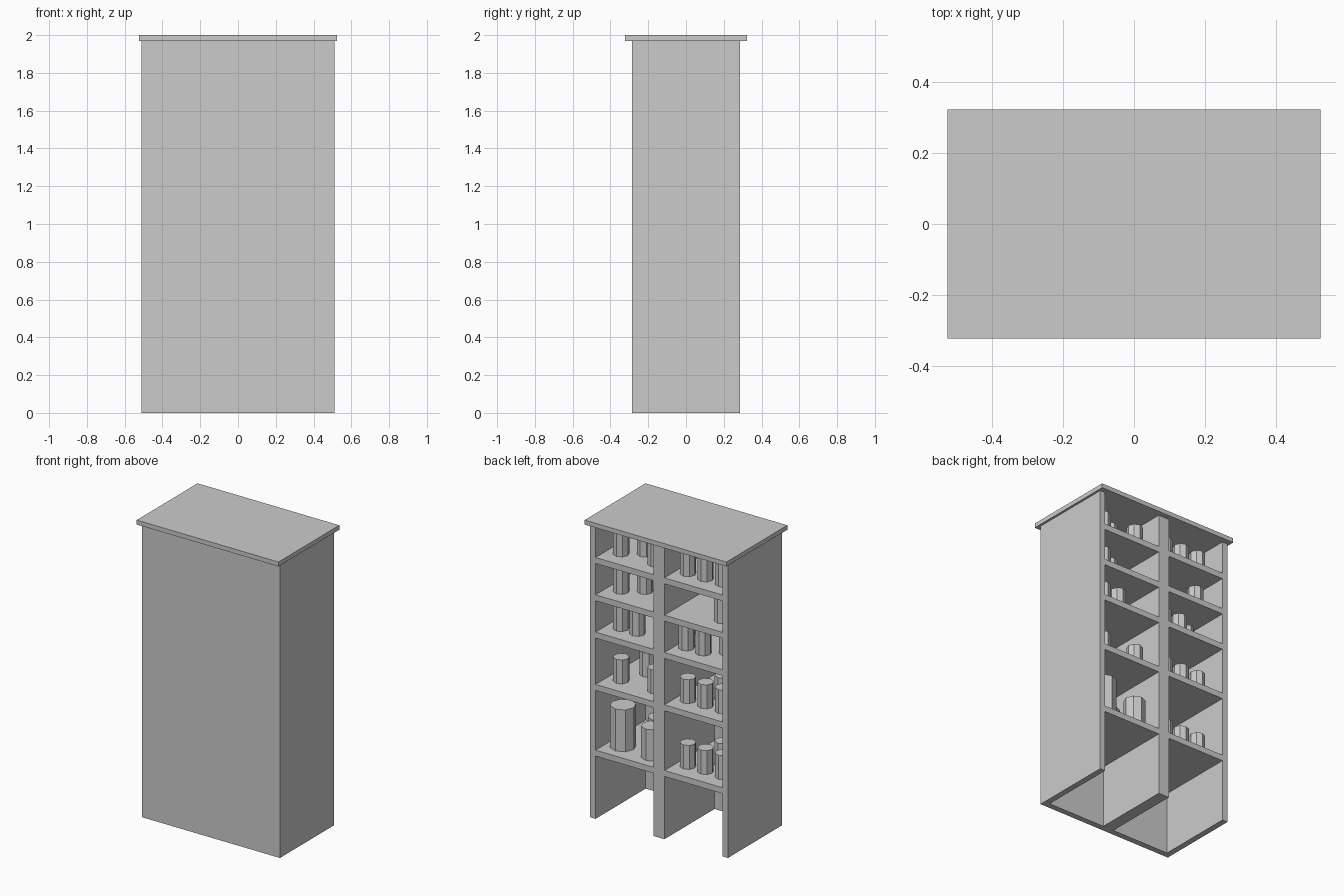
import bpy

if "Cube" in bpy.data.objects:
    bpy.data.objects.remove(bpy.data.objects["Cube"])

W, D, H = 0.51, 0.285, 1.97      # half width, half depth, carcass height
T = 0.04                         # board thickness
FLOORS = [1.75, 1.50, 1.25, 0.90, 0.46]   # shelf top heights, top to bottom


def box(name, x0, x1, y0, y1, z0, z1):
    bpy.ops.mesh.primitive_cube_add(
        size=1, location=((x0 + x1) / 2, (y0 + y1) / 2, (z0 + z1) / 2))
    ob = bpy.context.object
    ob.name = name
    ob.scale = (x1 - x0, y1 - y0, z1 - z0)
    return ob


def jar(x, y, z, r=0.05, h=0.16):
    bpy.ops.mesh.primitive_cylinder_add(
        vertices=8, radius=r, depth=h, location=(x, y, z + h / 2))
    bpy.context.object.name = "jar"


# Counter top, closed front, sides and central divider
box("counter_top", -0.525, 0.525, -0.322, 0.322, H, 2.0)
box("front_panel", -W, W, -D, -D + T, 0, H)
box("left_side", -W, -W + T, -D + T, D, 0, H)
box("right_side", W - T, W, -D + T, D, 0, H)
box("divider", -T, T, -D + T, D, 0, H)

# Shelves in both bays, open to the back
for z in FLOORS:
    box("shelf_left", -W + T, -T, -D + T, D, z - T, z)
    box("shelf_right", T, W - T, -D + T, D, z - T, z)

# Jars standing on each shelf, listed per row: (x, y)
A, B, C = (-0.12, 0.15), (-0.25, 0.15), (-0.38, 0.15)
P, Q, R = (0.375, 0.15), (0.255, 0.15), (0.12, 0.15)
S = (0.255, 0.07)
ROWS = [
    [A, B, C, P, S, R],
    [(-0.37, 0.145), P, S],
    [(-0.11, 0.15), (-0.235, 0.15), (-0.355, 0.07), P, Q],
    [A, B, C, (-0.28, 0.01), P, R, (0.30, -0.02)],
    [A, B, C, (-0.28, 0.01)],
]
for z, spots in zip(FLOORS, ROWS):
    for x, y in spots:
        jar(x, y, z)

# Larger containers on the lowest shelf
jar(0.365, 0.145, FLOORS[4], 0.08, 0.28)
jar(0.135, 0.165, FLOORS[4], 0.068, 0.21)
jar(0.20, 0.00, FLOORS[4], 0.068, 0.19)
